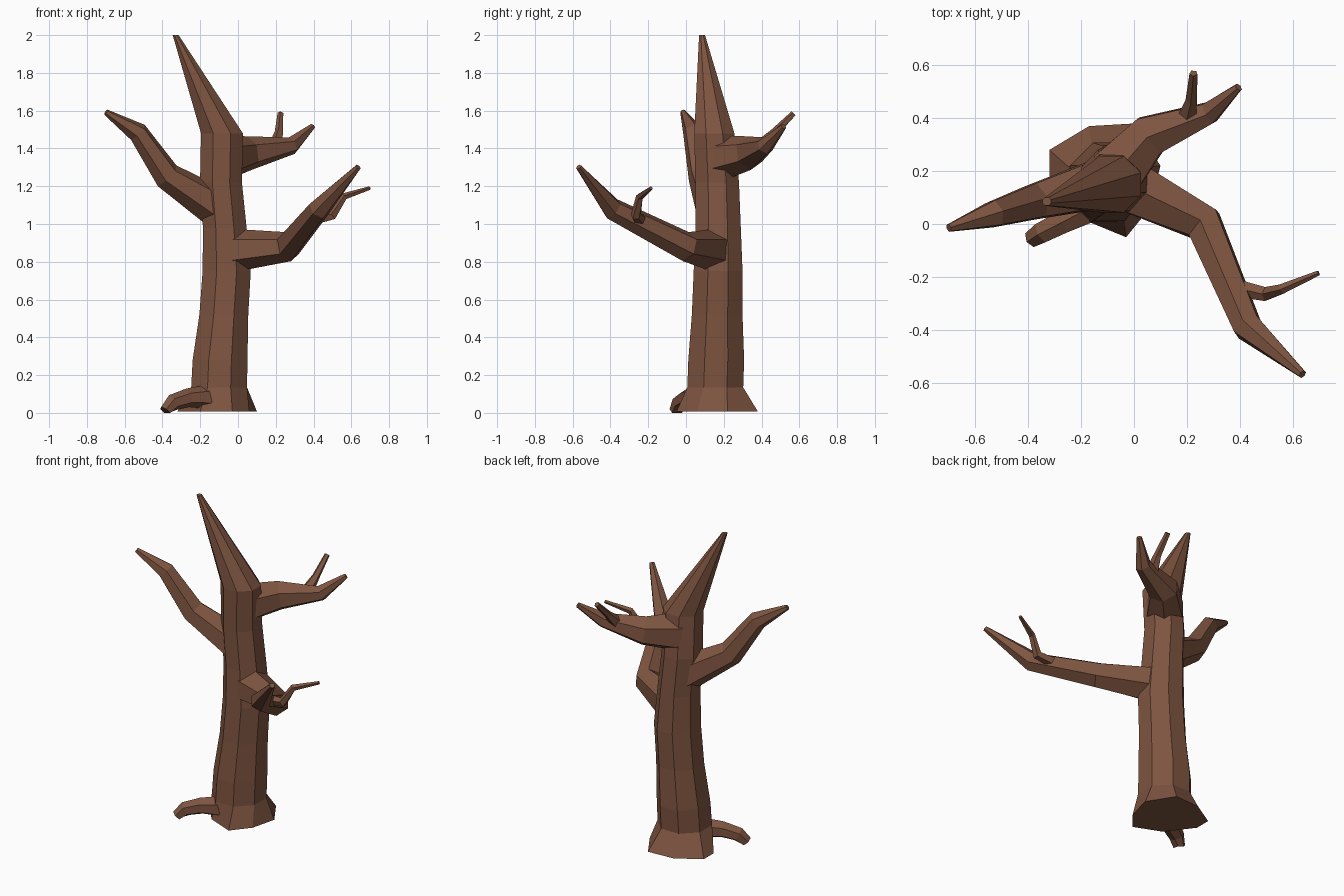
import bpy, bmesh
from math import cos, sin, radians
from mathutils import Vector

if "Cube" in bpy.data.objects:
    bpy.data.objects.remove(bpy.data.objects["Cube"])

bark = bpy.data.materials.new("bark")
bark.diffuse_color = (0.21, 0.09, 0.052, 1)
bark.use_nodes = True
bark.node_tree.nodes["Principled BSDF"].inputs["Base Color"].default_value = bark.diffuse_color


def skin(name, rings):
    """Bridge equal-sized point rings into a closed flat-shaded solid."""
    bm = bmesh.new()
    rows = [[bm.verts.new(p) for p in ring] for ring in rings]
    n = len(rows[0])
    for a, b in zip(rows, rows[1:]):
        for i in range(n):
            j = (i + 1) % n
            bm.faces.new((a[i], a[j], b[j], b[i]))
    bm.faces.new(rows[0][::-1])
    bm.faces.new(rows[-1])
    bmesh.ops.recalc_face_normals(bm, faces=bm.faces)
    mesh = bpy.data.meshes.new(name)
    bm.to_mesh(mesh)
    bm.free()
    mesh.materials.append(bark)
    bpy.context.collection.objects.link(bpy.data.objects.new(name, mesh))


def limb(name, path, sides=6):
    """Tapered tube along (x, y, z, radius) points, rings square to the path."""
    pts = [Vector(p[:3]) for p in path]
    rings = []
    for i, p in enumerate(pts):
        before = (p - pts[i - 1]).normalized() if i else Vector()
        after = (pts[i + 1] - p).normalized() if i + 1 < len(pts) else Vector()
        t = (before + after).normalized()
        side = t.cross(Vector((0, 0, 1))).normalized()
        up = side.cross(t)
        ring = []
        for k in range(sides):
            a = radians(90 + 360 * k / sides)
            q = p + (side * cos(a) + up * sin(a)) * path[i][3]
            q.z = max(q.z, 0)
            ring.append(q)
        rings.append(ring)
    skin(name, rings)


# Trunk: flared irregular foot, then octagons (x, y, z, rx, ry) up to the spike
foot = [(0.10, 0.22), (0.0, 0.38), (-0.17, 0.37), (-0.32, 0.28),
        (-0.32, 0.18), (-0.2, 0.02), (-0.03, -0.05), (0.06, 0.06)]
levels = [(-0.10, 0.155, 0.135, 0.16, 0.16), (-0.095, 0.16, 0.28, 0.157, 0.16),
          (-0.075, 0.165, 0.52, 0.14, 0.145), (-0.06, 0.17, 0.75, 0.138, 0.14),
          (-0.07, 0.17, 0.98, 0.125, 0.13), (-0.09, 0.165, 1.22, 0.12, 0.125),
          (-0.085, 0.15, 1.48, 0.12, 0.115), (-0.33, 0.085, 2.0, 0.017, 0.017)]
rings = [[(x, y, 0.008) for x, y in foot]]
for x, y, z, rx, ry in levels:
    angles = [radians(22.5 + 45 * k) for k in range(8)]
    rings.append([(x + rx * cos(a), y + ry * sin(a), z) for a in angles])
skin("trunk", rings)

# Main branches
limb("front_branch", [(-0.03, 0.15, 0.86, 0.115), (0.265, 0.0, 0.88, 0.08),
                      (0.43, -0.39, 1.08, 0.06), (0.637, -0.568, 1.302, 0.016)])
limb("left_branch", [(-0.1, 0.16, 1.08, 0.11), (-0.375, 0.085, 1.255, 0.075),
                     (-0.53, 0.038, 1.485, 0.055), (-0.7, -0.015, 1.592, 0.016)])
limb("back_branch", [(-0.07, 0.19, 1.35, 0.12), (0.06, 0.335, 1.375, 0.09),
                     (0.285, 0.42, 1.415, 0.047), (0.395, 0.517, 1.517, 0.016)])

# Twigs
limb("front_twig", [(0.38, -0.24, 1.02, 0.035), (0.5, -0.265, 1.045, 0.028),
                    (0.56, -0.245, 1.145, 0.02), (0.698, -0.185, 1.19, 0.01)], 5)
limb("back_twig", [(0.2, 0.4, 1.41, 0.04), (0.217, 0.47, 1.485, 0.023),
                   (0.225, 0.57, 1.585, 0.016)], 5)

# Surface root arching to the ground
limb("root", [(-0.15, 0.07, 0.085, 0.065), (-0.265, 0.01, 0.08, 0.05),
              (-0.345, -0.03, 0.055, 0.045), (-0.385, -0.055, 0.008, 0.035)])
